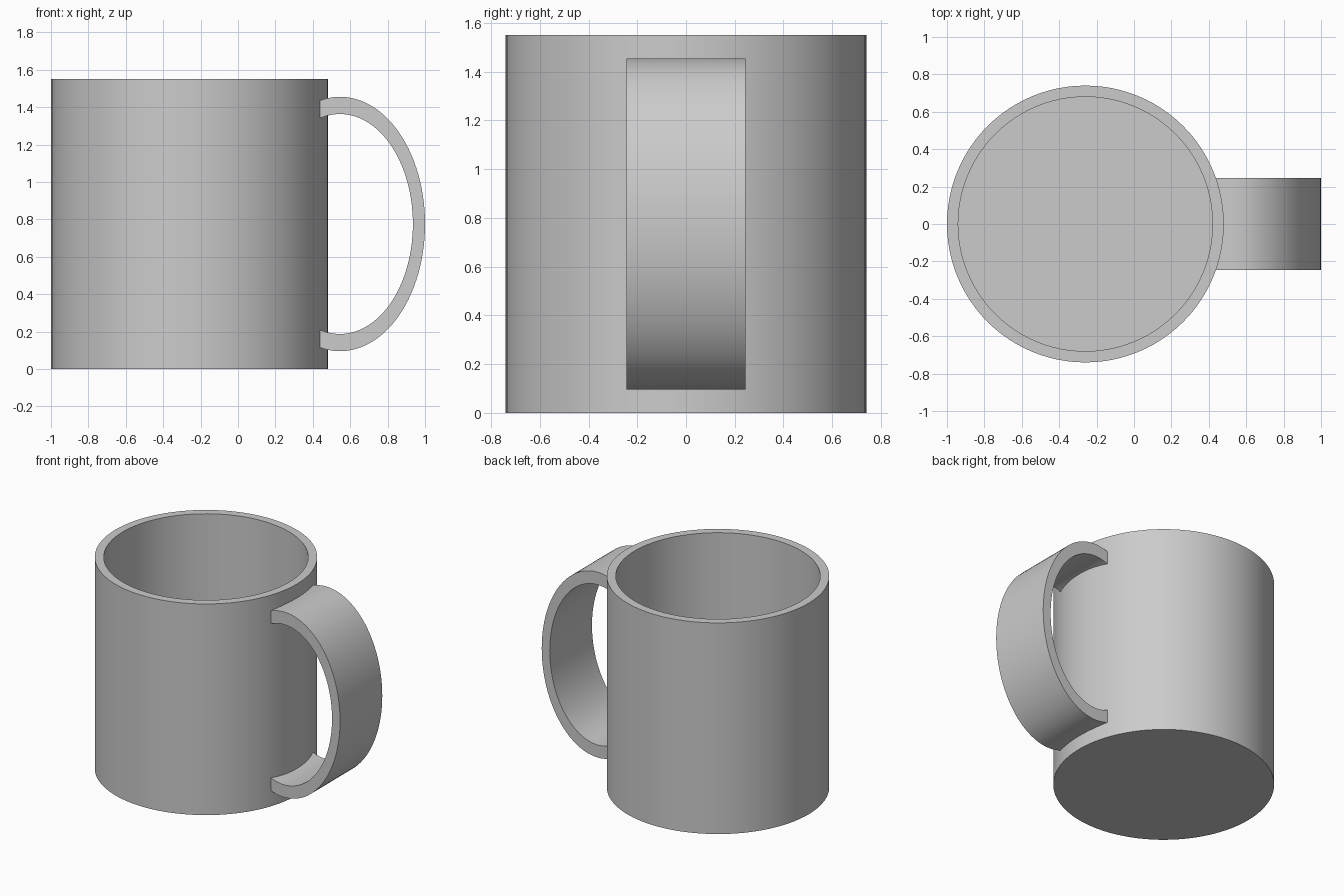
import bpy, bmesh, math
from mathutils import Vector

cube = bpy.data.objects.get("Cube")
if cube:
    bpy.data.objects.remove(cube, do_unlink=True)

# Single flat colour
GREY = (0.6, 0.6, 0.6, 1.0)
mat = bpy.data.materials.new("plain_grey")
mat.use_nodes = True
mat.diffuse_color = GREY
mat.node_tree.nodes["Principled BSDF"].inputs["Base Color"].default_value = GREY

HEIGHT, RADIUS, WALL = 1.55, 0.74, 0.06
BODY_X = -0.26


def finish(bm, name):
    """Turn a bmesh into a smooth, sharp-edged object."""
    bmesh.ops.remove_doubles(bm, verts=bm.verts, dist=0.0001)
    bmesh.ops.recalc_face_normals(bm, faces=bm.faces)
    mesh = bpy.data.meshes.new(name)
    bm.to_mesh(mesh)
    bm.free()
    mesh.materials.append(mat)
    obj = bpy.data.objects.new(name, mesh)
    bpy.context.collection.objects.link(obj)
    bpy.ops.object.select_all(action="DESELECT")
    obj.select_set(True)
    bpy.context.view_layer.objects.active = obj
    bpy.ops.object.shade_smooth_by_angle(angle=math.radians(30))
    return obj


# Cup body: open cylinder with a thick wall and floor, turned from a profile
inner = RADIUS - WALL
profile = [(0, 0), (RADIUS, 0), (RADIUS, HEIGHT), (inner, HEIGHT), (inner, WALL), (0, WALL)]
bm = bmesh.new()
verts = [bm.verts.new((r, 0, z)) for r, z in profile]
edges = [bm.edges.new(pair) for pair in zip(verts, verts[1:])]
bmesh.ops.spin(bm, geom=verts + edges, cent=(0, 0, 0), axis=(0, 0, 1),
               angle=math.tau, steps=96)
body = finish(bm, "cup_body")
body.location.x = BODY_X

# Handle: flat band between two half ellipses, its ends buried in the wall
END_X, CENTRE_X, HALF_WIDTH, STEPS = 0.43, 0.545, 0.245, 64


def arc(rx, rz):
    """Points of an ellipse from the top wall joint round to the bottom one."""
    limit = math.acos((END_X - CENTRE_X) / rx)
    angles = [limit * (1 - 2 * i / STEPS) for i in range(STEPS + 1)]
    return [(CENTRE_X + rx * math.cos(a), HEIGHT / 2 + rz * math.sin(a)) for a in angles]


bm = bmesh.new()
outer, hollow = arc(0.455, 0.68), arc(0.39, 0.588)
sections = []
for (xo, zo), (xi, zi) in zip(outer, hollow):
    corners = [(xo, -HALF_WIDTH, zo), (xo, HALF_WIDTH, zo),
               (xi, HALF_WIDTH, zi), (xi, -HALF_WIDTH, zi)]
    sections.append([bm.verts.new(Vector(c)) for c in corners])
for a, b in zip(sections, sections[1:]):
    for k in range(4):
        n = (k + 1) % 4
        bm.faces.new((a[k], a[n], b[n], b[k]))
bm.faces.new(sections[0])
bm.faces.new(sections[-1])
finish(bm, "handle")
